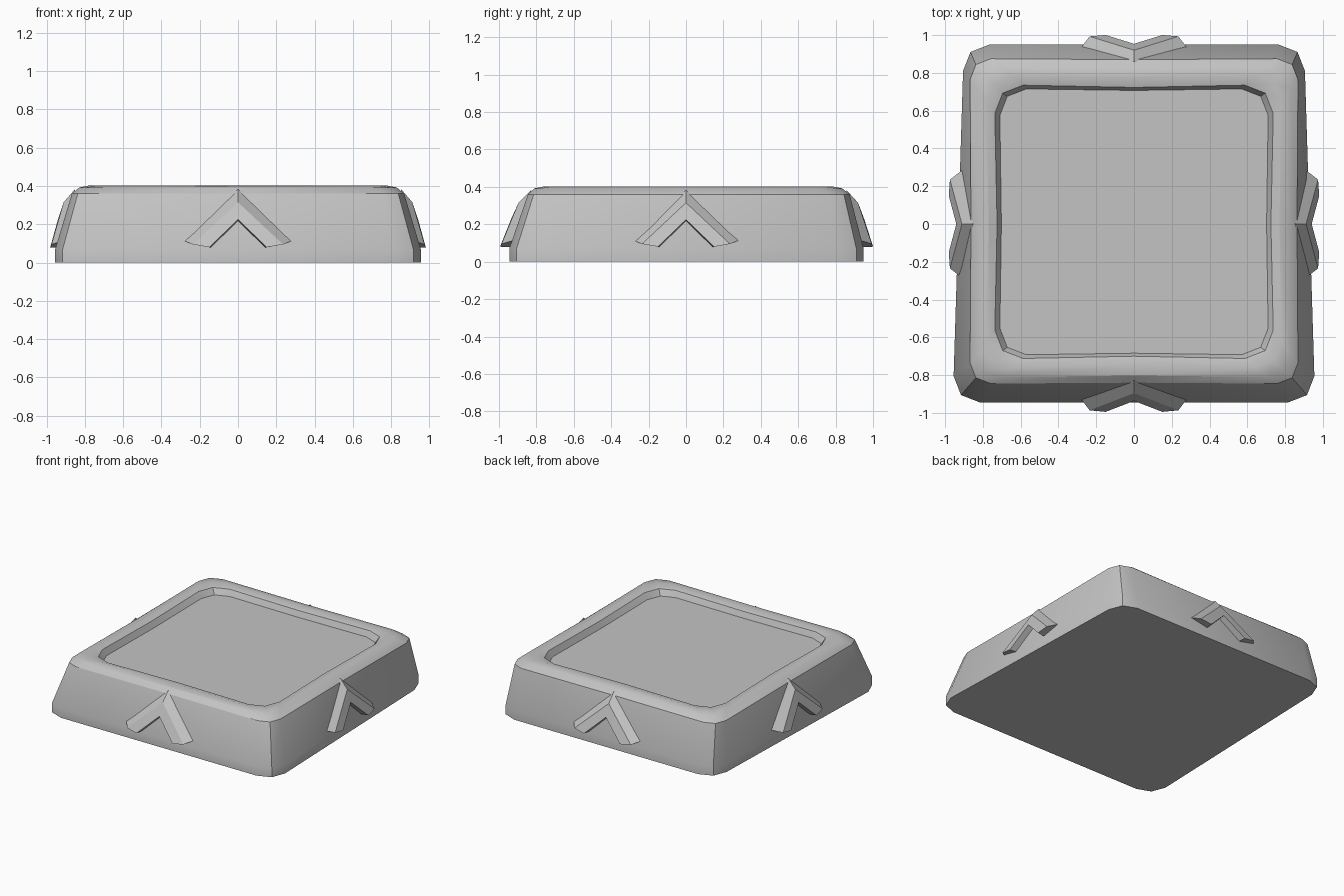
import bpy, bmesh, math
from mathutils import Matrix

if "Cube" in bpy.data.objects:
    bpy.data.objects.remove(bpy.data.objects["Cube"])

stone = bpy.data.materials.new("grey stone")
stone.diffuse_color = (0.55, 0.55, 0.55, 1)
stone.use_nodes = True
stone.node_tree.nodes["Principled BSDF"].inputs["Base Color"].default_value = stone.diffuse_color


def make_object(name, bm, angle):
    bmesh.ops.recalc_face_normals(bm, faces=bm.faces)
    mesh = bpy.data.meshes.new(name)
    bm.to_mesh(mesh)
    bm.free()
    mesh.materials.append(stone)
    ob = bpy.data.objects.new(name, mesh)
    bpy.context.collection.objects.link(ob)
    bpy.ops.object.select_all(action='DESELECT')
    ob.select_set(True)
    bpy.context.view_layer.objects.active = ob
    bpy.ops.object.shade_smooth_by_angle(angle=math.radians(angle))
    return ob


def ring(bm, z, xf, xb, yf, yb, c, dip):
    """Square outline with clipped corners; front and back widths differ."""
    k = 0.28 * c
    right = [(xf - c, -yf), (xf - k, -yf + k), (xf, -yf + c),
             ((xf + xb) / 2 - dip, 0),
             (xb, yb - c), (xb - k, yb - k), (xb - c, yb)]
    pts = [(0, -yf + dip)] + right + [(0, yb - dip)]
    pts += [(-x, y) for x, y in reversed(right)]
    return [bm.verts.new((x, y, z)) for x, y in pts]


# Tapered slab with rounded rim and shallow recessed top
bm = bmesh.new()
levels = [(0.00, .955, .905, .945, .95, .14, 0),
          (0.07, .955, .905, .945, .95, .14, 0),
          (0.36, .868, .868, .845, .875, .11, .005),
          (0.392, .83, .83, .81, .835, .12, .008),
          (0.402, .78, .78, .76, .785, .14, .01),
          (0.388, .737, .737, .712, .735, .15, .012),
          (0.345, .71, .71, .692, .715, .14, .008)]
rings = [ring(bm, *lv) for lv in levels]
n = len(rings[0])
for a, b in zip(rings, rings[1:]):
    for i in range(n):
        j = (i + 1) % n
        bm.faces.new((a[i], a[j], b[j], b[i]))
bm.faces.new(list(reversed(rings[0])))
bm.faces.new(rings[-1])
make_object("stone_slab", bm, 28)


# Raised chevrons leaning against each of the four walls
def chevron(name, turn, low, high):
    # (x, z, distance out from the wall) across the foot and the apex
    foot = [(.285, .115, -.01), (.235, .095, .05), (.15, .08, .053), (.14, .078, -.02)]
    apex = [(0, .385, -.01), (0, .315, .035), (0, .225, .045), (0, .215, -.02)]
    bm = bmesh.new()

    def section(pts, side):
        out = []
        for x, z, d in pts:
            wall = low + (high - low) * (z - .07) / .29
            out.append(bm.verts.new((x * side, -wall - d, z)))
        return out

    secs = [section(foot, -1), section(apex, 1), section(foot, 1)]
    for a, b in zip(secs, secs[1:]):
        for i in range(4):
            j = (i + 1) % 4
            bm.faces.new((a[i], a[j], b[j], b[i]))
    bm.faces.new(secs[0])
    bm.faces.new(list(reversed(secs[2])))
    bm.transform(Matrix.Rotation(math.radians(turn), 4, 'Z'))
    make_object(name, bm, 15)


chevron("front_chevron", 0, .945, .845)
chevron("right_chevron", 90, .93, .866)
chevron("back_chevron", 180, .95, .873)
chevron("left_chevron", 270, .93, .866)
